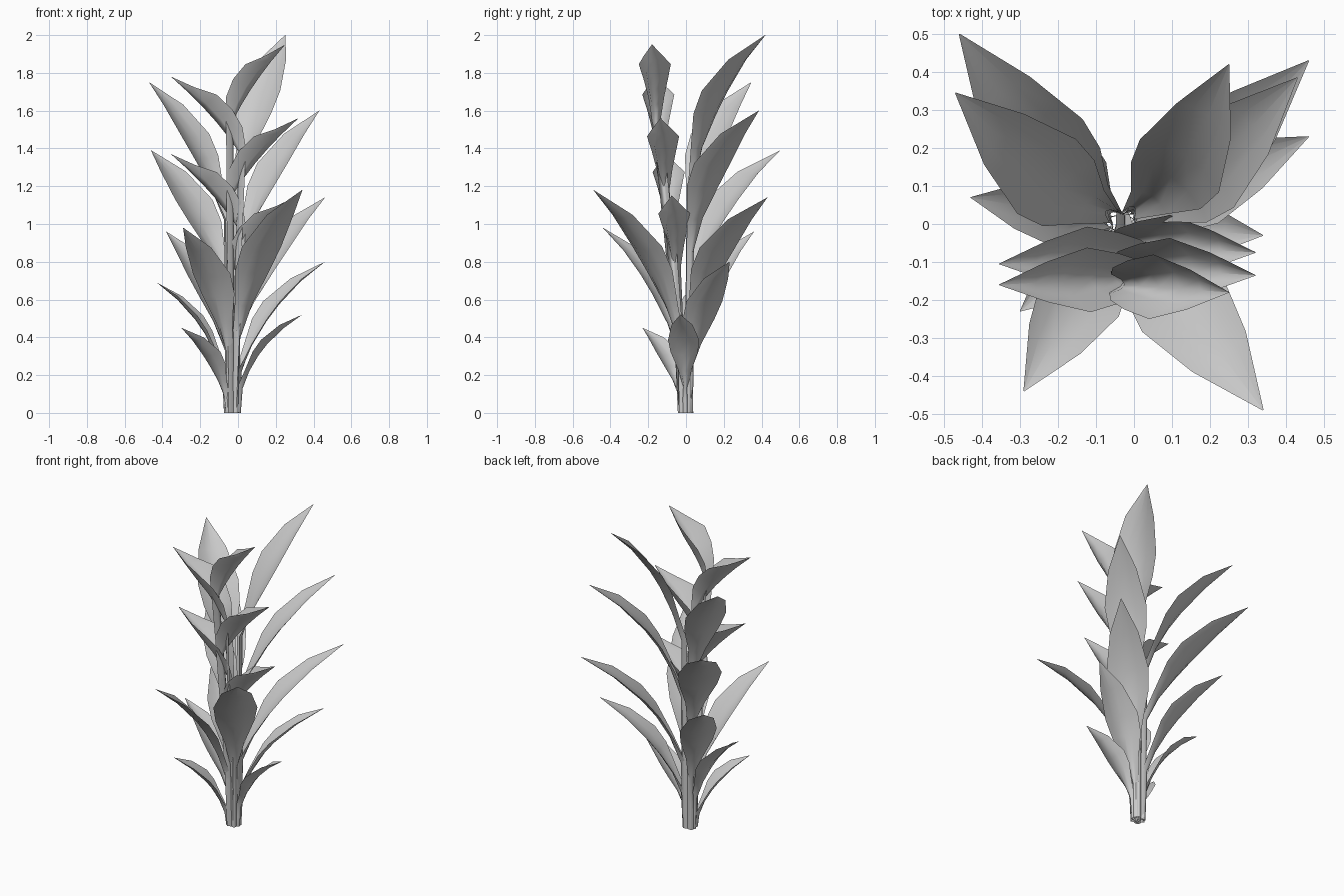
import bpy
from mathutils import Vector

if "Cube" in bpy.data.objects:
    bpy.data.objects.remove(bpy.data.objects["Cube"])

CENTRE = Vector((-0.03, 0.0, 0.0))
# (position along blade, width, trough depth)
LEAF = [(0, .15, .8), (.2, .44, .6), (.4, .88, .9), (.55, 1, 1), (.78, .68, .68), (1, .01, 0)]
BRACT = [(0, .3, .4), (.2, .5, .85), (.4, .76, 1), (.6, 1, .9), (.78, .62, .4), (1, .01, 0)]
ACROSS = (-1, -.5, 0, .5, 1)


def frond(name, base, start, tip, width, depth, profile, bend, sway=Vector(), stalk=.02):
    """One stalk with a troughed blade, lofted along a bent spine."""
    out = Vector((tip.x - start.x, tip.y - start.y, 0)).normalized()
    side = Vector((-out.y, out.x, 0))
    d = tip - start
    ctrl = start + Vector((d.x * bend[0], d.y * bend[0], d.z * bend[1])) + sway
    rows = []
    # stalk rows: narrow gutter section
    for t in (0, .5):
        rows.append((base.lerp(start, t), (start - base).normalized(), stalk, .03))
    # blade rows
    for t, w, dp in profile:
        p = start * (1 - t) ** 2 + ctrl * 2 * t * (1 - t) + tip * t * t
        tan = ((ctrl - start) * (1 - t) + (tip - ctrl) * t).normalized()
        rows.append((p, tan, width / 2 * w, depth * dp))
    verts, faces = [], []
    for p, tan, half, dep in rows:
        up = tan.cross(side).normalized()
        if up.dot(out) > 0:
            up = -up
        verts += [p + side * half * u + up * dep * u * u for u in ACROSS]
    n = len(ACROSS)
    for r in range(len(rows) - 1):
        for c in range(n - 1):
            a = r * n + c
            faces.append((a, a + n, a + n + 1, a + 1))
    for v in verts:
        v.z = max(v.z, 0)
    mesh = bpy.data.meshes.new(name)
    mesh.from_pydata(verts, [], faces)
    mesh.shade_smooth()
    bpy.context.collection.objects.link(bpy.data.objects.new(name, mesh))


# leaves: tip position, blade start height, blade width, sideways sway
leaves = [
    ((.25, .42, 2.0), 1.22, .25, .08), ((-.47, .345, 1.75), 1.02, .25, .05),
    ((.43, .385, 1.6), .85, .25, .06), ((-.46, .50, 1.39), .68, .26, .06),
    ((.46, .43, 1.14), .42, .25, .04), ((-.38, .36, .96), .33, .22, .03),
    ((.46, .23, .80), .22, .21, 0), ((-.43, .07, .69), .2, .18, 0),
    ((.34, -.03, .52), .13, .165, 0), ((-.30, -.23, .45), .08, .16, 0),
    ((-.29, -.44, .98), .32, .23, 0), ((.34, -.49, 1.18), .38, .26, 0),
]
for i, (tip, z0, width, sway) in enumerate(leaves):
    tip = Vector(tip)
    out = Vector((tip.x - CENTRE.x, tip.y, 0)).normalized()
    start = CENTRE + out * .055
    start.z = z0
    s = 1 if tip.x > 0 else -1
    shift = Vector((out.y * s, -out.x * s, 0)) * sway
    frond(f"leaf_{i + 1}", CENTRE + out * .045, start, tip, width, .035, LEAF, (.22, .6), shift)

# cupped flower bracts, alternating right and left up the front
bracts = [(.32, -.075, 1.15), (-.355, -.105, 1.37), (.32, -.135, 1.56),
          (-.355, -.16, 1.78), (.25, -.18, 1.95)]
for i, tip in enumerate(bracts):
    tip = Vector(tip)
    s = 1 if tip.x > 0 else -1
    start = Vector((-.01 - .015 * s, tip.y + .02, tip.z - .4))
    base = CENTRE + Vector((.012 * s, -.02 + .008 * i, 0))
    frond(f"bract_{i + 1}", base, start, tip, .17, .105, BRACT, (.36, .5), stalk=.025)
